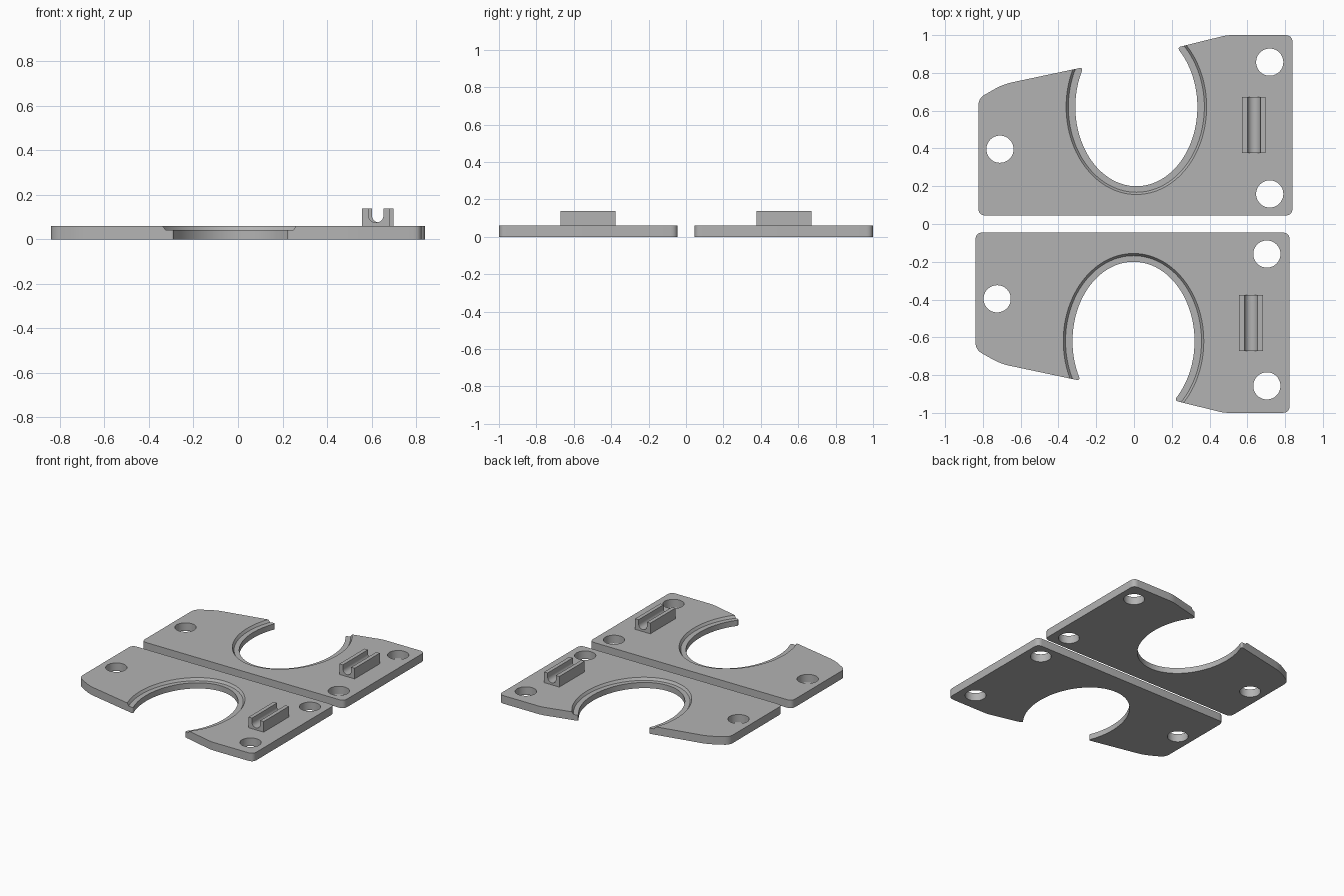
import bpy, bmesh, math
from mathutils import Vector

if "Cube" in bpy.data.objects:
    bpy.data.objects.remove(bpy.data.objects["Cube"])

T = 0.06          # plate thickness
SHELF = 0.042     # height of the recessed rim
CX, CY = 0.005, 0.62   # centre of the oval opening

grey = bpy.data.materials.new("plain grey")
grey.diffuse_color = (0.45, 0.45, 0.45, 1)
grey.use_nodes = True
grey.node_tree.nodes["Principled BSDF"].inputs["Base Color"].default_value = grey.diffuse_color


def loft(name, rings):
    """Solid from a stack of matching closed rings."""
    bm = bmesh.new()
    loops = [[bm.verts.new(p) for p in r] for r in rings]
    n = len(loops[0])
    for a, b in zip(loops, loops[1:]):
        for i in range(n):
            bm.faces.new((a[i], a[(i + 1) % n], b[(i + 1) % n], b[i]))
    bm.faces.new(loops[0][::-1])
    bm.faces.new(loops[-1])
    bmesh.ops.recalc_face_normals(bm, faces=bm.faces)
    me = bpy.data.meshes.new(name)
    bm.to_mesh(me)
    bm.free()
    me.materials.append(grey)
    ob = bpy.data.objects.new(name, me)
    bpy.context.collection.objects.link(ob)
    return ob


def oval(x, y, rx, ry, z, n):
    return [(x + rx * math.cos(math.tau * i / n), y + ry * math.sin(math.tau * i / n), z)
            for i in range(n)]


def rounded(prev, corner, nxt, d, steps=6):
    """Curve that trims a corner by distance d on both sides."""
    p, c, q = Vector(prev), Vector(corner), Vector(nxt)
    a, b = c + (p - c).normalized() * d, c + (q - c).normalized() * d
    return [tuple(a * (1 - t) ** 2 + c * 2 * t * (1 - t) + b * t * t)
            for t in (i / steps for i in range(steps + 1))]


def outline():
    # oval edge below the sloping top edge of the plate, right tip to left tip
    arc = []
    for i in range(721):
        t = math.radians(90 - i * 0.5)
        x, y = CX + 0.323 * math.cos(t), CY + 0.42 * math.sin(t)
        if y < 0.89 + 0.214 * x:
            arc.append((x, y))
    tip_r, tip_l = arc[0], arc[-1]
    far = lambda p: min(math.dist(p, tip_r), math.dist(p, tip_l)) > 0.028
    arc = [p for p in arc if far(p)][::4]
    # corners with trim distances, walking round from the left tip to the right tip
    pts = [(arc[-1], 0), (tip_l, 0.026), (((-0.70, 0.74)), 0.05), ((-0.832, 0.665), 0.04),
           ((-0.832, 0.045), 0.04), ((0.832, 0.045), 0.04), ((0.832, 1.0), 0.04),
           ((0.485, 1.0), 0.03), (tip_r, 0.026), (arc[0], 0)]
    out = []
    for (p, _), (c, d), (q, _) in zip(pts, pts[1:], pts[2:]):
        out += rounded(p, c, q, d)
    return out + arc


def cut(ob, cutters):
    for c in cutters:
        m = ob.modifiers.new("cut", 'BOOLEAN')
        m.operation, m.solver, m.object = 'DIFFERENCE', 'EXACT', c
    dg = bpy.context.evaluated_depsgraph_get()
    me = bpy.data.meshes.new_from_object(ob.evaluated_get(dg))
    ob.modifiers.clear()
    ob.data = me
    for c in cutters:
        bpy.data.objects.remove(c)


def finish(ob, s):
    """Place a part on the rear (s=1) or mirrored front (s=-1) plate."""
    bm = bmesh.new()
    bm.from_mesh(ob.data)
    for v in bm.verts:
        v.co.x += 0.0075 * s
        v.co.y *= s
    if s < 0:
        bmesh.ops.reverse_faces(bm, faces=bm.faces)
    bm.to_mesh(ob.data)
    bm.free()
    bpy.ops.object.select_all(action='DESELECT')
    ob.select_set(True)
    bpy.context.view_layer.objects.active = ob
    bpy.ops.object.shade_smooth_by_angle(angle=math.radians(25))


for side, s in (("rear", 1), ("front", -1)):
    # plate with stepped oval opening and three screw holes
    edge = outline()
    plate = loft(side + "_plate", [[(x, y, z) for x, y in edge] for z in (0, T)])
    rim = loft("rim_cutter", [oval(CX, CY, 0.372 + k, 0.464 + k, z, 128)
                              for k, z in ((-0.012, SHELF), (0.012, 2 * T - SHELF))])
    holes = [loft("hole_cutter", [oval(x, y, 0.072, 0.072, z, 48) for z in (-0.05, 0.15)])
             for x, y in ((-0.717, 0.396), (0.711, 0.857), (0.711, 0.159))]
    cut(plate, [rim] + holes)
    finish(plate, s)

    # clip block with a round-bottomed channel
    x0, w, r, zc, top = 0.627, 0.0625, 0.034, 0.109, 0.139
    prof = [(x0 - w, T), (x0 + w, T), (x0 + w, top), (x0 + r, top)]
    prof += [(x0 + r * math.cos(a), zc - r * math.sin(a))
             for a in (math.pi * i / 16 for i in range(17))]
    prof += [(x0 - r, top), (x0 - w, top)]
    clip = loft(side + "_clip", [[(x, y, z) for x, z in prof] for y in (0.376, 0.672)])
    finish(clip, s)
